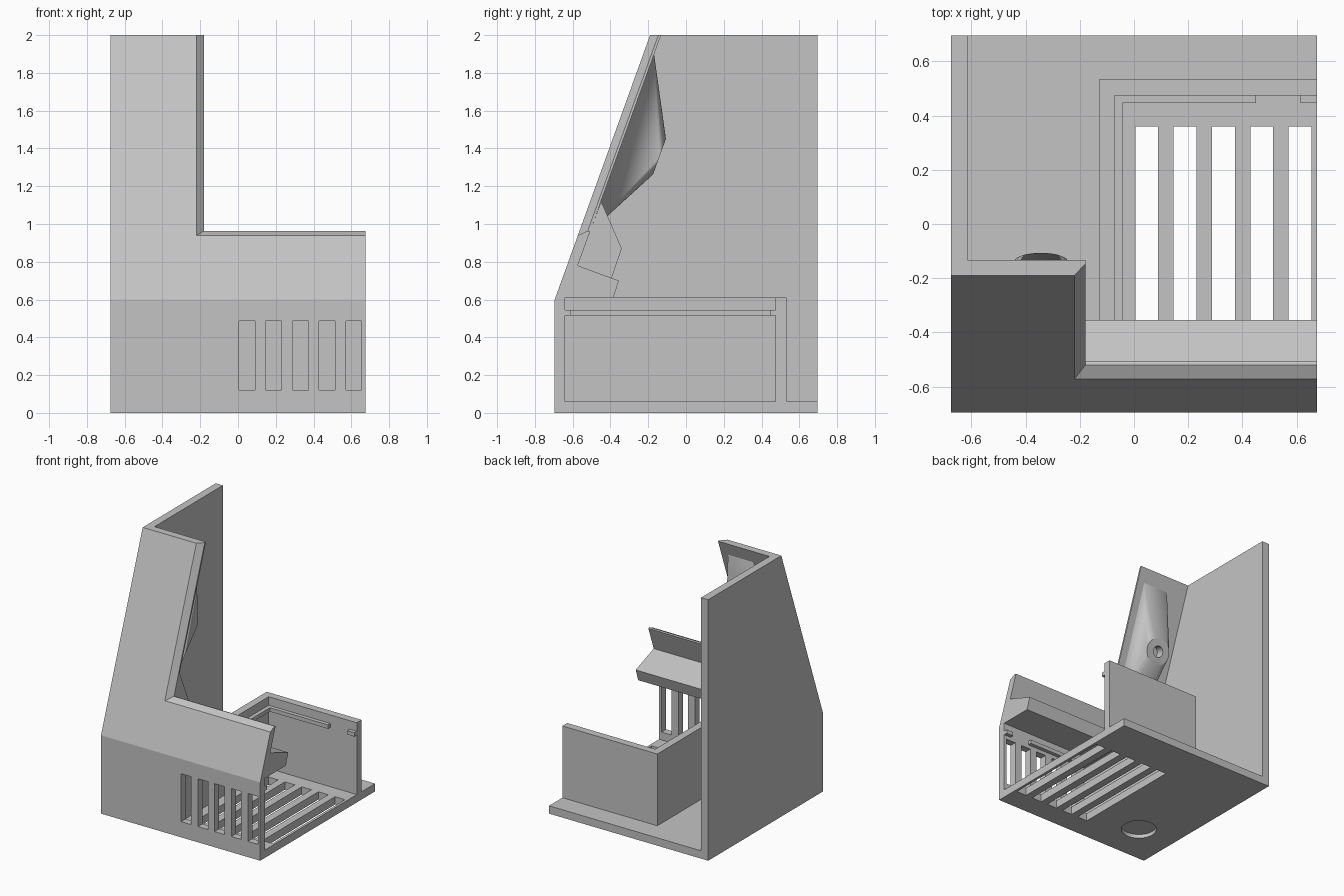
import bpy, bmesh, math
from mathutils import Vector

if "Cube" in bpy.data.objects:
    bpy.data.objects.remove(bpy.data.objects["Cube"])

grey = bpy.data.materials.new("plain grey")
grey.use_nodes = True
grey.diffuse_color = (0.55, 0.55, 0.55, 1)
grey.node_tree.nodes["Principled BSDF"].inputs["Base Color"].default_value = (0.55, 0.55, 0.55, 1)


def finish(name, bm):
    bmesh.ops.recalc_face_normals(bm, faces=bm.faces)
    mesh = bpy.data.meshes.new(name)
    bm.to_mesh(mesh)
    bm.free()
    mesh.materials.append(grey)
    obj = bpy.data.objects.new(name, mesh)
    bpy.context.collection.objects.link(obj)
    return obj


def add_prism(bm, profile, x0, x1):
    """Extrude a (y, z) profile along x."""
    face = bm.faces.new([bm.verts.new((x0, y, z)) for y, z in profile])
    out = bmesh.ops.extrude_face_region(bm, geom=[face])["geom"]
    moved = [v for v in out if isinstance(v, bmesh.types.BMVert)]
    bmesh.ops.translate(bm, verts=moved, vec=(x1 - x0, 0, 0))


def prism(name, profile, x0, x1):
    bm = bmesh.new()
    add_prism(bm, profile, x0, x1)
    return finish(name, bm)


def rect(y0, y1, z0, z1):
    return [(y0, z0), (y1, z0), (y1, z1), (y0, z1)]


def hull(name, points):
    bm = bmesh.new()
    for p in points:
        bm.verts.new(p)
    bmesh.ops.convex_hull(bm, input=bm.verts)
    bmesh.ops.dissolve_limit(bm, angle_limit=0.01, verts=bm.verts, edges=bm.edges)
    return finish(name, bm)


def cut(obj, cutter):
    mod = obj.modifiers.new("cut", "BOOLEAN")
    mod.operation, mod.solver, mod.object = "DIFFERENCE", "EXACT", cutter
    dg = bpy.context.evaluated_depsgraph_get()
    mesh = bpy.data.meshes.new_from_object(obj.evaluated_get(dg))
    obj.modifiers.clear()
    obj.data = mesh
    bpy.data.objects.remove(cutter)


def slots(profile):
    """A row of five slot cutters."""
    bm = bmesh.new()
    for i in range(5):
        x = 0.005 + 0.1415 * i
        add_prism(bm, profile, x, x + 0.084)
    return finish("slot_cutter", bm)


# Coordinates on the slanted panel: s runs up the slope, d goes inward
UP = Vector((0, 0.505, 1.4)).normalized()
IN = Vector((0, UP.z, -UP.y))


def slant(x, s, d):
    return Vector((x, -0.695, 0.6)) + UP * s + IN * d


def circle(x, s, d, r, n=32):
    return [slant(x + r * math.cos(2 * math.pi * i / n),
                  s + r * math.sin(2 * math.pi * i / n), d) for i in range(n)]


W, IW = 0.675, -0.615

# Side wall
prism("side_wall", [(-0.695, 0), (0.695, 0), (0.695, 2), (-0.19, 2), (-0.695, 0.6)], -W, IW)

# Floor with vent slots and a round recess beneath
floor = prism("floor", rect(-0.64, 0.695, 0, 0.06), IW, W)
cut(floor, slots(rect(-0.52, 0.36, -0.1, 0.2)))
bm = bmesh.new()
bmesh.ops.create_cone(bm, cap_ends=True, segments=48, radius1=0.125, radius2=0.125, depth=0.06)
bmesh.ops.translate(bm, verts=bm.verts, vec=(-0.36, -0.375, 0))
cut(floor, finish("recess_cutter", bm))

# Front wall, slanted panel and inner ledge in one section
front = prism("front_panel", [(-0.695, 0), (-0.695, 0.6), (-0.19, 2), (-0.132, 2),
                              (-0.573, 0.78), (-0.355, 0.70), (-0.385, 0.61),
                              (-0.64, 0.61), (-0.64, 0)], IW, W)
cut(front, slots(rect(-0.8, -0.6, 0.12, 0.487)))

# Bevelled window opening in the panel
for d0, d1, off0, off1 in ((-0.1, 0.041, -0.1, 0.041), (0.04, 0.12, 0.041, 0.041)):
    corners = []
    for d, off in ((d0, off0), (d1, off1)):
        for x in (-0.22 + off, 1):
            for s in (0.361 + off, 2):
                corners.append(slant(x, s, d))
    cut(front, hull("opening_cutter", corners))

# Tray walls on the floor
prism("tray_back_wall", rect(0.475, 0.533, 0.05, 0.61), -0.13, W)
prism("tray_side_wall", rect(-0.64, 0.475, 0.05, 0.61), -0.13, -0.072)

# Retaining rails inside the tray, with a gap near the open end
RZ = (0.515, 0.545)
prism("side_rail", rect(-0.64, 0.475, *RZ), -0.072, -0.042)
for label, y0, y1 in (("back", 0.446, 0.476), ("front", -0.641, -0.611)):
    prism(label + "_rail", rect(y0, y1, *RZ), -0.05, 0.45)
    prism(label + "_rail_stop", rect(y0, y1, *RZ), 0.615, W)

# Angled block behind the panel
prism("angled_block", [(-0.449, 1.12), (-0.34, 0.87), (-0.395, 0.71), (-0.575, 0.78)], IW, -0.182)

# Tapered mount: long rectangle on the panel drawn out to a round boss
CX, CS = -0.343, 0.90
base = [slant(CX + a * 0.106, CS + b * 0.508, 0.05) for a in (-1, 1) for b in (-1, 1)]
mount = hull("tapered_mount", base + circle(CX, CS, 0.265, 0.1))
cut(mount, hull("bore_cutter", circle(CX, CS, 0.2, 0.042) + circle(CX, CS, 0.4, 0.042)))

bpy.ops.object.select_all(action="DESELECT")
mount.select_set(True)
bpy.context.view_layer.objects.active = mount
bpy.ops.object.shade_smooth_by_angle(angle=math.radians(30))
